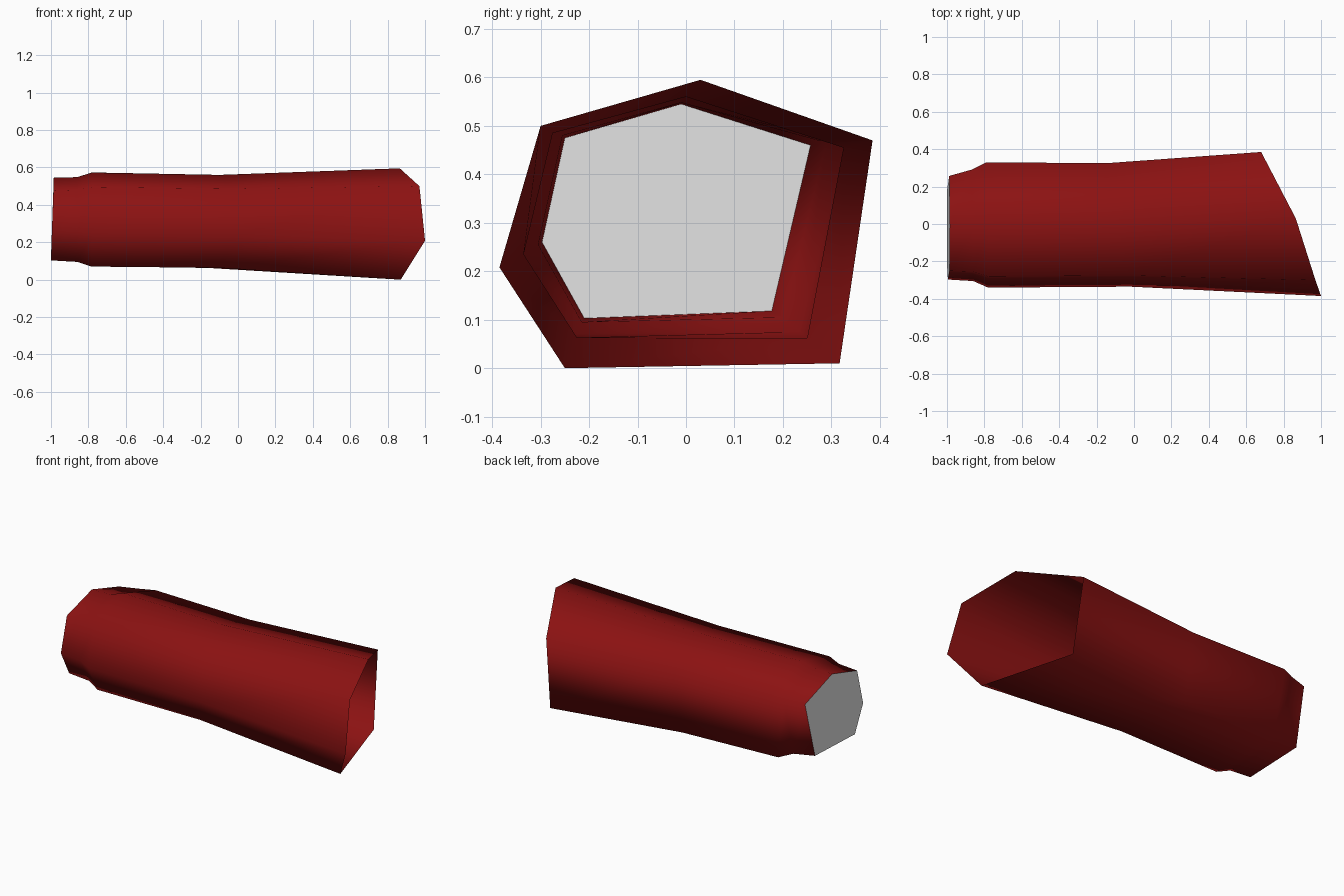
import bpy, bmesh

if "Cube" in bpy.data.objects:
    bpy.data.objects.remove(bpy.data.objects["Cube"])


def material(name, color):
    m = bpy.data.materials.new(name)
    m.diffuse_color = (*color, 1)
    m.use_nodes = True
    m.node_tree.nodes["Principled BSDF"].inputs["Base Color"].default_value = m.diffuse_color
    return m


def make_object(name, bm, mat, smooth):
    mesh = bpy.data.meshes.new(name)
    bm.to_mesh(mesh)
    bm.free()
    mesh.materials.append(mat)
    for p in mesh.polygons:
        p.use_smooth = smooth
    ob = bpy.data.objects.new(name, mesh)
    bpy.context.collection.objects.link(ob)
    return ob


red = material("dark red", (0.26, 0.006, 0.006))
pale = material("pale grey", (0.8, 0.8, 0.8))

# Six-sided cross-sections from the closed end to the slanted open end
closed_end = [(-0.985, -0.01, 0.545), (-0.988, 0.257, 0.46), (-1.0, 0.177, 0.118),
              (-1.0, -0.21, 0.103), (-0.995, -0.297, 0.26), (-0.987, -0.25, 0.475)]
neck = [(-0.86, -0.01, 0.548), (-0.87, 0.29, 0.465), (-0.87, 0.20, 0.105),
        (-0.86, -0.215, 0.095), (-0.86, -0.305, 0.255), (-0.86, -0.255, 0.48)]
shoulder = [(-0.78, 0.0, 0.573), (-0.79, 0.33, 0.462), (-0.79, 0.235, 0.075),
            (-0.785, -0.24, 0.07), (-0.78, -0.34, 0.245), (-0.78, -0.28, 0.495)]
waist = [(-0.10, 0.0, 0.56), (-0.15, 0.325, 0.455), (-0.15, 0.25, 0.062),
         (-0.10, -0.225, 0.063), (-0.02, -0.335, 0.235), (-0.03, -0.275, 0.485)]
open_end = [(0.865, 0.03, 0.595), (0.68, 0.385, 0.47), (0.70, 0.317, 0.01),
            (0.87, -0.25, 0.0), (1.0, -0.385, 0.208), (0.97, -0.30, 0.50)]

# Tube wall, open at the wide end
bm = bmesh.new()
rings = [[bm.verts.new(p) for p in r]
         for r in (closed_end, neck, shoulder, waist, open_end)]
for r0, r1 in zip(rings, rings[1:]):
    for i in range(6):
        j = (i + 1) % 6
        bm.faces.new((r0[i], r0[j], r1[j], r1[i]))
bm.normal_update()
# Turn the wall outward
f = bm.faces[:][0]
if f.normal.z < 0:
    bmesh.ops.reverse_faces(bm, faces=bm.faces[:])
make_object("sleeve", bm, red, True)

# Flat pale cap at the narrow end
bm = bmesh.new()
cap = bm.faces.new([bm.verts.new(p) for p in closed_end])
cap.normal_update()
if cap.normal.x > 0:
    cap.normal_flip()
make_object("end_cap", bm, pale, False)
